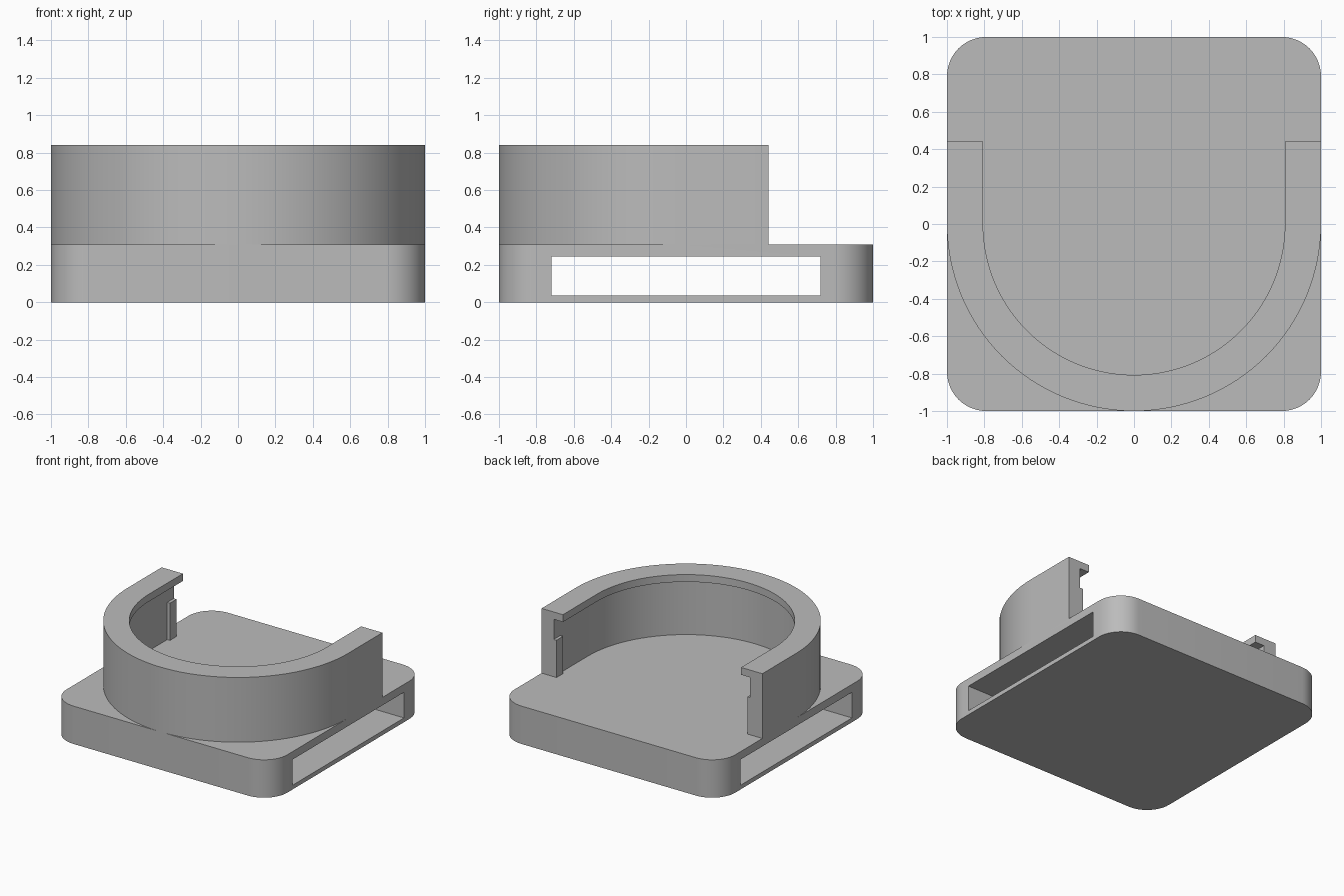
import bpy, bmesh, math

if "Cube" in bpy.data.objects:
    bpy.data.objects.remove(bpy.data.objects["Cube"], do_unlink=True)

BASE_TOP, TOP = 0.31, 0.84
WALL_R, LIP_R, END_Y = 0.89, 0.807, 0.44

grey = bpy.data.materials.new("plain grey")
grey.use_nodes = True
color = (0.5, 0.5, 0.5, 1)
grey.diffuse_color = color
grey.node_tree.nodes["Principled BSDF"].inputs["Base Color"].default_value = color


def activate(ob):
    bpy.ops.object.select_all(action='DESELECT')
    ob.select_set(True)
    bpy.context.view_layer.objects.active = ob


def finish(name, bm):
    bmesh.ops.recalc_face_normals(bm, faces=bm.faces)
    me = bpy.data.meshes.new(name)
    bm.to_mesh(me)
    bm.free()
    me.materials.append(grey)
    ob = bpy.data.objects.new(name, me)
    bpy.context.collection.objects.link(ob)
    return ob


def box(lo, hi):
    bm = bmesh.new()
    bmesh.ops.create_cube(bm, size=1)
    for v in bm.verts:
        v.co = [(a + b) / 2 + c * (b - a) for a, b, c in zip(lo, hi, v.co)]
    return bm


def smooth(ob):
    activate(ob)
    bpy.ops.object.shade_smooth_by_angle(angle=math.radians(30))


# Base block with rounded upright corners
bm = box((-1, -1, 0), (1, 1, BASE_TOP))
upright = [e for e in bm.edges if abs(e.verts[0].co.z - e.verts[1].co.z) > 0.1]
bmesh.ops.bevel(bm, geom=upright, offset=0.21, segments=12, profile=0.5, affect='EDGES')
base = finish("base", bm)

# Slot running through the base from side to side
cutter = finish("slot_cutter", box((-1.2, -0.72, 0.035), (1.2, 0.72, 0.245)))
cutter.hide_render = True
cut = base.modifiers.new("slot", 'BOOLEAN')
cut.operation, cut.solver, cut.object = 'DIFFERENCE', 'EXACT', cutter
activate(base)
bpy.ops.object.modifier_apply(modifier=cut.name)
bpy.data.objects.remove(cutter, do_unlink=True)
smooth(base)

# U-shaped wall with an inward lip, swept around the front
profile = [(LIP_R, TOP), (1, TOP), (1, BASE_TOP), (WALL_R, BASE_TOP),
           (WALL_R, 0.78), (LIP_R, 0.78)]
STEPS = 64
stations = [(1, 0, END_Y)]
for i in range(STEPS + 1):
    a = math.pi * i / STEPS
    stations.append((math.cos(a), -math.sin(a), 0))
stations.append((-1, 0, END_Y))
bm = bmesh.new()
rings = [[bm.verts.new((r * dx, r * dy + y, z)) for r, z in profile]
         for dx, dy, y in stations]
n = len(profile)
for a, b in zip(rings, rings[1:]):
    for i in range(n):
        j = (i + 1) % n
        bm.faces.new((a[i], a[j], b[j], b[i]))
bm.faces.new(rings[0])
bm.faces.new(rings[-1])
smooth(finish("wall", bm))

# Small stop ribs inside the wall ends
for side, name in ((1, "left_stop_rib"), (-1, "right_stop_rib")):
    inner, outer = side * (WALL_R - 0.025), side * WALL_R
    finish(name, box((min(inner, outer), END_Y - 0.085, BASE_TOP),
                     (max(inner, outer), END_Y, 0.615)))
